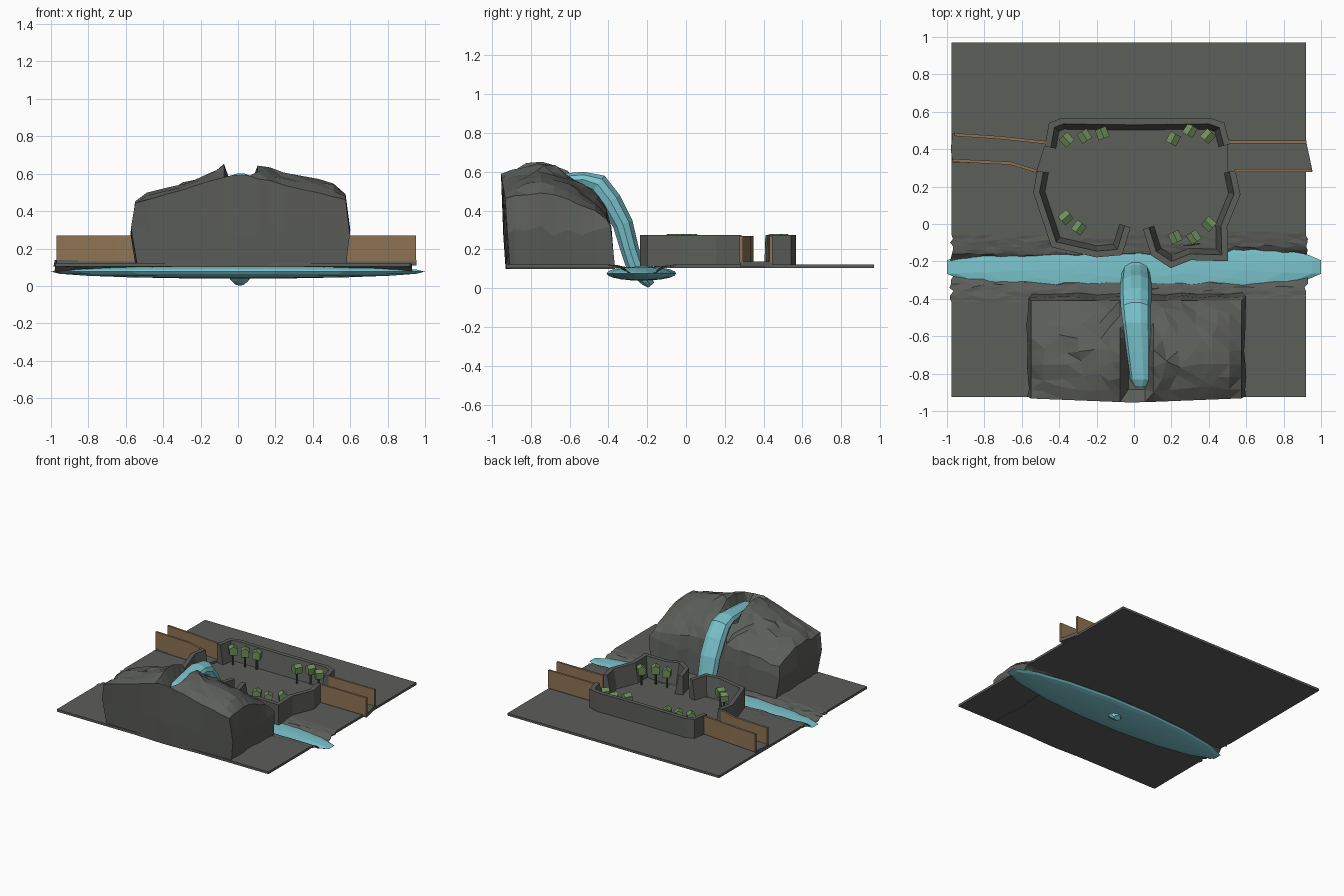
import bpy, bmesh, math, random
from mathutils import Vector

if "Cube" in bpy.data.objects:
    bpy.data.objects.remove(bpy.data.objects["Cube"])

random.seed(4)


def material(name, rgb):
    m = bpy.data.materials.new(name)
    m.diffuse_color = (*rgb, 1)
    m.use_nodes = True
    m.node_tree.nodes["Principled BSDF"].inputs["Base Color"].default_value = m.diffuse_color
    return m


ROCK = material("rock grey", (0.107, 0.112, 0.102))
WATER = material("water blue", (0.2, 0.56, 0.62))
WOOD = material("wood brown", (0.27, 0.175, 0.09))
LEAF = material("leaf green", (0.16, 0.28, 0.11))
TRUNK = material("dark trunk", (0.05, 0.075, 0.04))


def finish(bm, name, mat):
    bmesh.ops.recalc_face_normals(bm, faces=bm.faces)
    me = bpy.data.meshes.new(name)
    bm.to_mesh(me)
    bm.free()
    me.materials.append(mat)
    ob = bpy.data.objects.new(name, me)
    bpy.context.collection.objects.link(ob)
    return ob


def lerp(table, t):
    for (a, va), (b, vb) in zip(table, table[1:]):
        if t <= b:
            return va + (vb - va) * max(0, (t - a) / (b - a))
    return table[-1][1]


def height_grid(xs, ys, f):
    bm = bmesh.new()
    v = [[bm.verts.new(f(x, y)) for x in xs] for y in ys]
    for j in range(len(ys) - 1):
        for i in range(len(xs) - 1):
            bm.faces.new((v[j][i], v[j][i + 1], v[j + 1][i + 1], v[j + 1][i]))
    bmesh.ops.triangulate(bm, faces=bm.faces)
    return bm


def loft(rings):
    bm = bmesh.new()
    vs = [[bm.verts.new(p) for p in r] for r in rings]
    n = len(vs[0])
    for a, b in zip(vs, vs[1:]):
        for i in range(n):
            bm.faces.new((a[i], a[(i + 1) % n], b[(i + 1) % n], b[i]))
    bm.faces.new(vs[0])
    bm.faces.new(vs[-1])
    return bm


def wall(name, path, z0, z1, mat, out, base_in, top_in):
    """Sweep a wall section along a path; left of travel is the outside."""
    pts = [Vector(p) for p in path]
    rings = []
    for i, p in enumerate(pts):
        ns = []
        for a, b in ((i - 1, i), (i, i + 1)):
            if a >= 0 and b < len(pts):
                d = (pts[b] - pts[a]).normalized()
                ns.append(Vector((-d.y, d.x)))
        n = sum(ns, Vector((0, 0))).normalized()
        n /= max(0.6, n.dot(ns[0]))
        rings.append([(*(p + n * o), z) for o, z in
                      ((out, z0), (out, z1), (-top_in, z1), (-base_in, z0))])
    return finish(loft(rings), name, mat)


# Ground slab with a rough channel sunk along the river
def ground(x, y):
    half = 0.085 if x > 0.5 else 0.062
    cy = -0.228 if x > 0.5 else -0.242
    d = abs(y - cy)
    z = lerp([(half - 0.02, 0.078), (half + 0.02, 0.112), (half + 0.09, 0.122)], d)
    if 0.01 < d < 0.17:
        z += random.uniform(-0.004, 0.002)
        if abs(x) < 0.9:
            y += random.uniform(-0.008, 0.008)
        else:
            x += random.uniform(-0.012, 0.012)
    return (x, y, z)


gx = [-0.975 + 1.895 * i / 34 for i in range(35)]
gy = [-0.925, -0.6] + [-0.42 + 0.02 * i for i in range(20)] + [0.0, 0.4, 0.97]
bm = height_grid(gx, gy, ground)
r = bmesh.ops.extrude_face_region(bm, geom=bm.faces[:])
for v in r["geom"]:
    if isinstance(v, bmesh.types.BMVert):
        v.co.z = min(0.103, v.co.z - 0.006)
finish(bm, "ground", ROCK)

# River: a long flattened ball
bm = bmesh.new()
bmesh.ops.create_uvsphere(bm, u_segments=16, v_segments=10, radius=1)
for v in bm.verts:
    a = math.pi / 16
    x, y = (v.co.x * math.cos(a) - v.co.y * math.sin(a),
            v.co.x * math.sin(a) + v.co.y * math.cos(a))
    v.co = (x * 1.02, -0.23 + y * 0.183, 0.076 + v.co.z * 0.037)
finish(bm, "river", WATER)

# Waterfall: centre line as (x, y, z, half width, half thickness)
fall = [(0.035, -0.87, 0.535, 0.03, 0.02), (0.035, -0.83, 0.54, 0.055, 0.035),
        (0.025, -0.68, 0.55, 0.065, 0.04), (0.015, -0.53, 0.56, 0.075, 0.042),
        (0.01, -0.455, 0.535, 0.08, 0.06), (0.01, -0.39, 0.45, 0.085, 0.06),
        (0.01, -0.325, 0.33, 0.085, 0.055), (0.01, -0.29, 0.2, 0.08, 0.05),
        (0.01, -0.26, 0.11, 0.075, 0.05), (0.01, -0.2, 0.04, 0.055, 0.035),
        (0.01, -0.18, 0.015, 0.03, 0.02)]
rings = []
for i, (x, y, z, w, t) in enumerate(fall):
    a, b = fall[max(i - 1, 0)], fall[min(i + 1, len(fall) - 1)]
    d = Vector((0, b[1] - a[1], b[2] - a[2])).normalized()
    up = Vector((0, -d.z, d.y))
    rings.append([Vector((x, y, z)) + Vector((w * math.cos(k * math.tau / 10), 0, 0))
                  + up * t * math.sin(k * math.tau / 10) for k in range(10)])
finish(loft(rings), "waterfall", WATER)

# Mountain: jittered ridge with a groove for the waterfall, then steep walls
ridge = [(-0.56, 0.45), (-0.4, 0.53), (-0.25, 0.57), (-0.08, 0.655), (0.1, 0.65),
         (0.3, 0.6), (0.5, 0.56), (0.6, 0.48)]
front = [(-0.56, 0.44), (0.0, 0.6), (0.6, 0.46)]
back = [(-0.56, 0.36), (-0.1, 0.42), (0.12, 0.42), (0.6, 0.36)]


def mountain(x, y):
    f, m, k = lerp(front, x), lerp(ridge, x), lerp(back, x)
    z = lerp([(-0.945, f), (-0.84, m - 0.015), (-0.72, m), (-0.62, (m * 3 + k) / 4 + 0.01),
              (-0.5, (m + 2 * k) / 3 + 0.01), (-0.41, k)], y)
    edge = y < -0.94 or y > -0.42
    if abs(x - 0.015) < 0.065 and y > -0.9:
        z = min(z, lerp([(-0.88, 0.53), (-0.5, 0.52), (-0.41, 0.38)], y))
    else:
        if not edge and abs(x) < 0.5:
            y += random.uniform(-0.02, 0.02)
            if abs(x) > 0.12:
                x += random.uniform(-0.025, 0.025)
        z += random.uniform(-0.016, 0.01) * (0.4 if y < -0.94 else 1)
    if y < -0.94:
        y += 0.02 * abs(x) / 0.5
    return (x, y, z)


mx = [-0.55, -0.47, -0.38, -0.29, -0.2, -0.13, -0.075, -0.03, 0.06, 0.105,
      0.17, 0.25, 0.34, 0.43, 0.51, 0.575]
my = [-0.955, -0.885, -0.82, -0.75, -0.68, -0.61, -0.54, -0.47, -0.41]
bm = height_grid(mx, my, mountain)
for level in (0.3, 0.1):
    rim = [e for e in bm.edges if e.is_boundary]
    r = bmesh.ops.extrude_edge_only(bm, edges=rim)
    for v in r["geom"]:
        if isinstance(v, bmesh.types.BMVert):
            v.co.z = level if level < 0.2 else random.uniform(0.27, 0.32)
            if v.co.y > -0.45:
                v.co.y += 0.018 + random.uniform(-0.008, 0.008)
            elif v.co.y < -0.9:
                v.co.y += 0.012
            if abs(v.co.x) > 0.52:
                s = 1 if v.co.x > 0 else -1
                v.co.x += s * (0.018 if level > 0.2 else -0.03)
                v.co.x += random.uniform(-0.008, 0.008)
bmesh.ops.holes_fill(bm, edges=[e for e in bm.edges if e.is_boundary])
finish(bm, "mountain", ROCK)

# Rock walls around the yard
yard = {
    "north_wall": [(-0.45, 0.41), (-0.43, 0.52), (-0.38, 0.54), (0, 0.535), (0.4, 0.54),
                   (0.46, 0.52), (0.485, 0.42)],
    "southeast_wall": [(0.515, 0.28), (0.54, 0.16), (0.47, -0.01), (0.475, -0.17),
                       (0.3, -0.165), (0.2, -0.205), (0.115, -0.15), (0.075, -0.02)],
    "southwest_wall": [(-0.045, -0.01), (-0.085, -0.14), (-0.2, -0.15), (-0.42, -0.1),
                       (-0.51, 0.17), (-0.49, 0.28)],
}
for name, path in yard.items():
    wall(name, path, 0.112, 0.275, ROCK, 0.028, 0.035, 0.005)

# Walkways: thin stone floors with a plank rail on each side
for name, pts in {
    "east_path": [(0.5, 0.28), (0.955, 0.28), (0.92, 0.445), (0.5, 0.445)],
    "west_path": [(-0.47, 0.44), (-0.97, 0.485), (-0.98, 0.4), (-0.97, 0.33), (-0.65, 0.32), (-0.52, 0.28)],
}.items():
    finish(loft([[(x, y, z) for x, y in pts] for z in (0.11, 0.138)]), name, ROCK)
rails = {
    "east_rail_north": [(0.5, 0.438), (0.922, 0.438)],
    "east_rail_south": [(0.54, 0.285), (0.953, 0.285)],
    "west_rail_north": [(-0.96, 0.478), (-0.72, 0.462), (-0.465, 0.435)],
    "west_rail_south": [(-0.97, 0.34), (-0.66, 0.325), (-0.52, 0.282)],
}
for name, path in rails.items():
    wall(name, path, 0.13, 0.27, WOOD, 0.008, 0.008, 0.008)

# Trees: boxy crown with a ridge, on a thin trunk
trees = [(-0.36, 0.45), (-0.265, 0.47), (-0.17, 0.485), (0.21, 0.455), (0.3, 0.5), (0.395, 0.47),
         (-0.365, 0.035), (-0.295, -0.02), (0.22, -0.07), (0.32, -0.07), (0.4, 0.0)]
for i, (x, y) in enumerate(trees):
    a = math.atan2(y - 0.22, x * 0.6) + math.pi / 2
    section = [(-0.028, 0.21), (0.028, 0.21), (0.031, 0.26), (0, 0.28), (-0.031, 0.26)]
    bm = loft([[(x + u * math.cos(a) - w * math.sin(a), y + u * math.sin(a) + w * math.cos(a), z)
                for u, z in section] for w in (-0.029, 0.029)])
    finish(bm, f"tree_crown_{i}", LEAF)
    bm = loft([[(x + 0.009 * math.cos(k * math.tau / 5), y + 0.009 * math.sin(k * math.tau / 5), z)
                for k in range(5)] for z in (0.115, 0.215)])
    finish(bm, f"tree_trunk_{i}", TRUNK)
